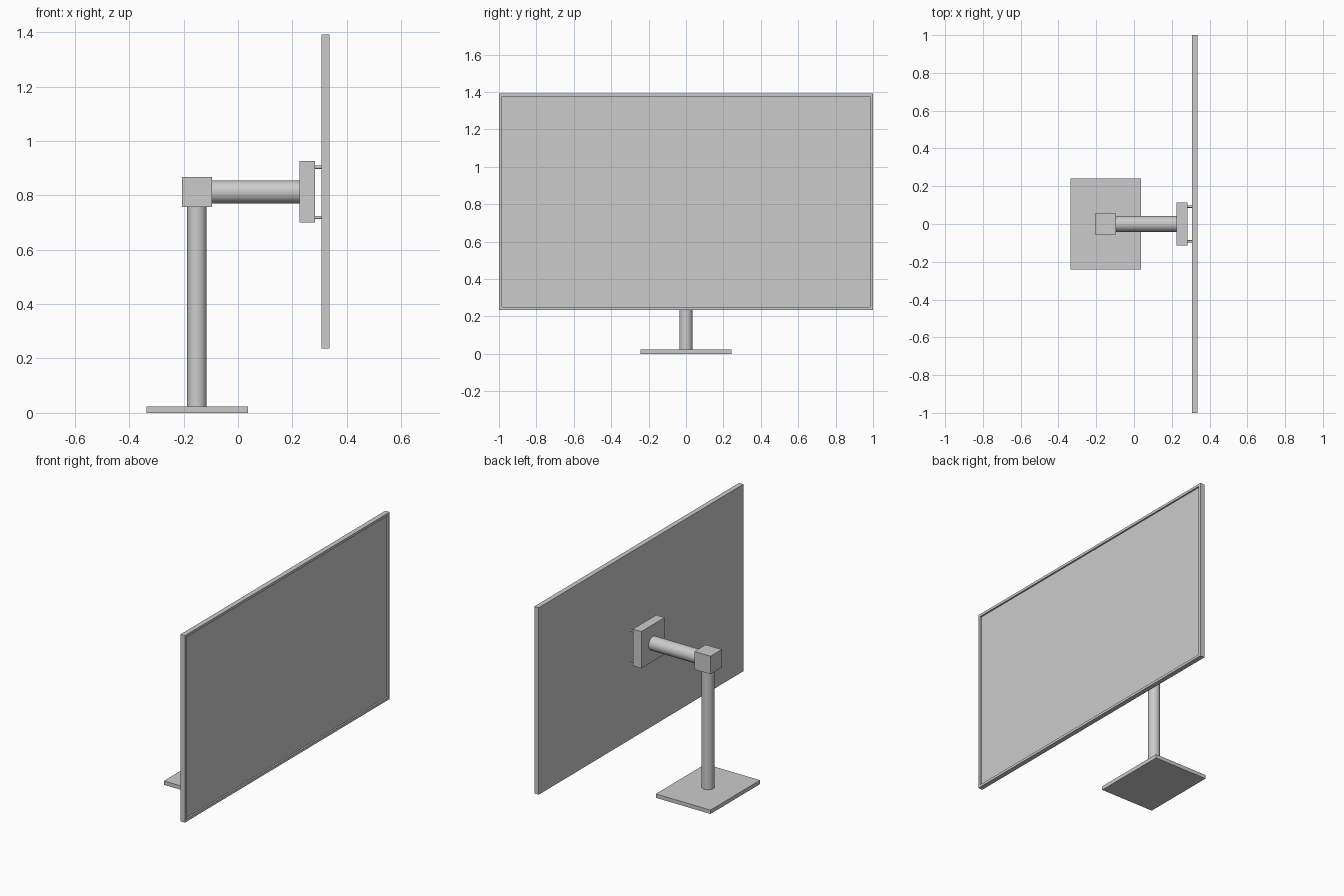
import bpy, bmesh
from math import pi, radians
from mathutils import Vector

if "Cube" in bpy.data.objects:
    bpy.data.objects.remove(bpy.data.objects["Cube"])


def box(name, lo, hi):
    lo, hi = Vector(lo), Vector(hi)
    bm = bmesh.new()
    bmesh.ops.create_cube(bm, size=1)
    bmesh.ops.scale(bm, vec=hi - lo, verts=bm.verts)
    bmesh.ops.translate(bm, vec=(lo + hi) / 2, verts=bm.verts)
    mesh = bpy.data.meshes.new(name)
    bm.to_mesh(mesh)
    bm.free()
    obj = bpy.data.objects.new(name, mesh)
    bpy.context.collection.objects.link(obj)
    return obj


def rod(name, start, end, radius, sides=48):
    start, end = Vector(start), Vector(end)
    axis = end - start
    bpy.ops.mesh.primitive_cylinder_add(
        vertices=sides, radius=radius, depth=axis.length,
        location=(start + end) / 2,
        rotation=axis.to_track_quat('Z', 'Y').to_euler())
    obj = bpy.context.object
    obj.name = name
    bpy.ops.object.shade_smooth_by_angle(angle=radians(35))
    return obj


# Stand: base plate, upright post, elbow block and horizontal arm
box("base_plate", (-0.337, -0.242, 0), (0.037, 0.242, 0.024))
rod("post", (-0.151, 0, 0.024), (-0.151, 0, 0.757), 0.036)
box("elbow_block", (-0.206, -0.055, 0.757), (-0.096, 0.055, 0.868))
rod("arm", (-0.096, 0, 0.8125), (0.226, 0, 0.8125), 0.042)

# Mounting plate with four corner pins reaching the screen
box("mount_plate", (0.226, -0.114, 0.700), (0.284, 0.114, 0.927))
for y in (-0.092, 0.092):
    for z in (0.718, 0.903):
        rod("mount_pin", (0.284, y, z), (0.307, y, z), 0.006, 24)

# Screen: slab with a thin raised bezel around a recessed panel on +x
screen = box("screen", (0.307, -1, 0.236), (0.337, 1, 1.391))
bm = bmesh.new()
bm.from_mesh(screen.data)
bm.normal_update()
panel = [f for f in bm.faces if f.normal.x > 0.9]
bmesh.ops.inset_region(bm, faces=panel, thickness=0.022)
panel = bmesh.ops.extrude_discrete_faces(bm, faces=panel)["faces"]
bmesh.ops.translate(bm, vec=(-0.01, 0, 0), verts=panel[0].verts)
bmesh.ops.recalc_face_normals(bm, faces=bm.faces)
bm.to_mesh(screen.data)
bm.free()
